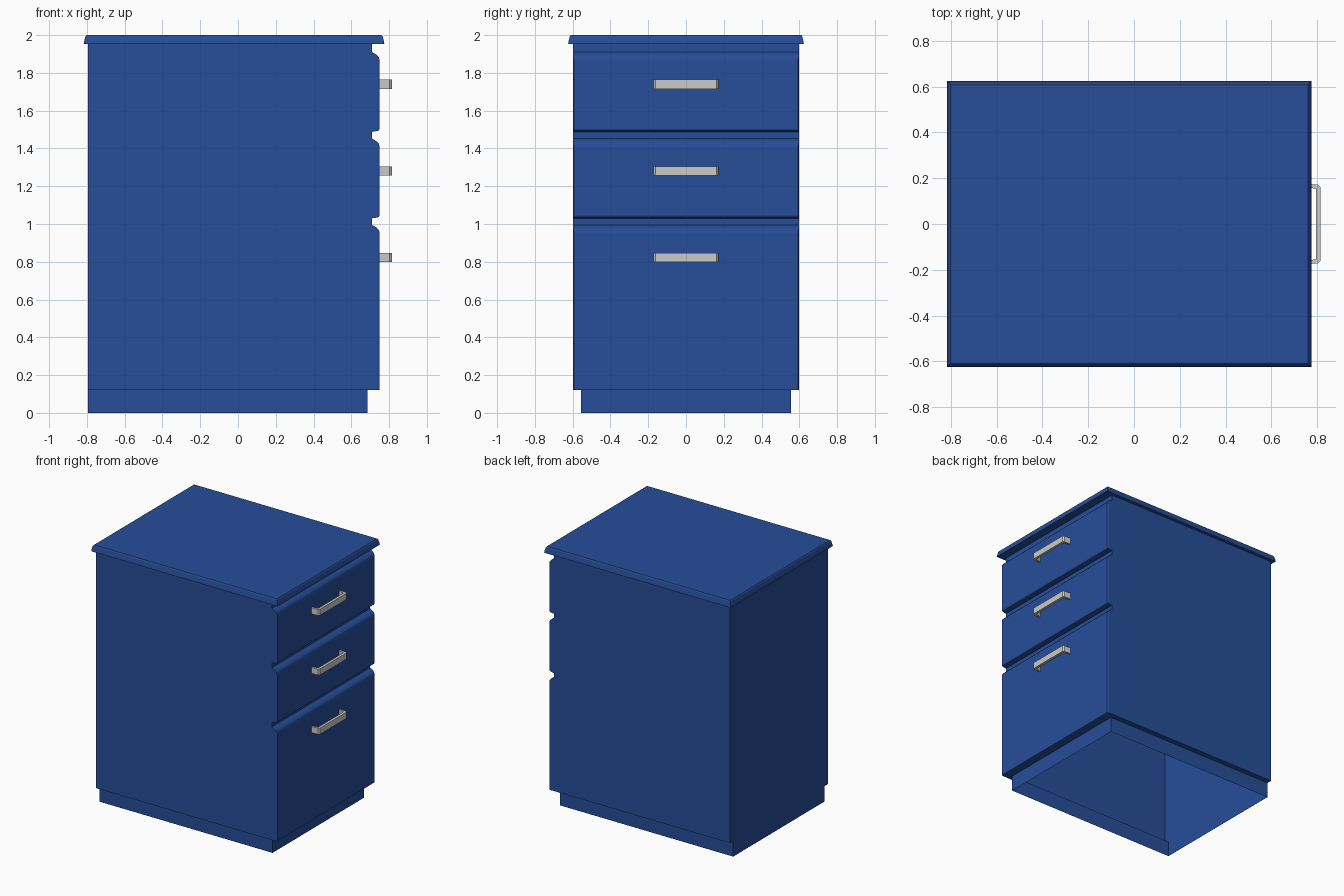
import bpy
import bmesh

default = bpy.data.objects.get("Cube")
if default:
    bpy.data.objects.remove(default, do_unlink=True)


def make_material(name, rgb):
    mat = bpy.data.materials.new(name)
    mat.use_nodes = True
    colour = (*rgb, 1.0)
    mat.diffuse_color = colour
    mat.node_tree.nodes["Principled BSDF"].inputs["Base Color"].default_value = colour
    return mat


blue = make_material("blue paint", (0.019, 0.075, 0.32))
steel = make_material("light grey metal", (0.6, 0.6, 0.58))


def loft(name, rings, mat, cap_start=True, cap_end=True):
    """Skin a stack of closed rings, each a list of points."""
    bm = bmesh.new()
    loops = [[bm.verts.new(p) for p in ring] for ring in rings]
    for a, b in zip(loops, loops[1:]):
        for i in range(len(a)):
            j = (i + 1) % len(a)
            bm.faces.new((a[i], a[j], b[j], b[i]))
    if cap_start:
        bm.faces.new(loops[0][::-1])
    if cap_end:
        bm.faces.new(loops[-1])
    bmesh.ops.recalc_face_normals(bm, faces=bm.faces)
    mesh = bpy.data.meshes.new(name)
    bm.to_mesh(mesh)
    bm.free()
    mesh.materials.append(mat)
    obj = bpy.data.objects.new(name, mesh)
    bpy.context.collection.objects.link(obj)
    return obj


def flat_ring(z, x0, x1, y):
    return [(x0, -y, z), (x1, -y, z), (x1, y, z), (x0, y, z)]


def front_ring(x, z0, z1, y):
    return [(x, -y, z0), (x, y, z0), (x, y, z1), (x, -y, z1)]


# Hollow cabinet shell standing on an open recessed plinth
loft("cabinet_body", [
    flat_ring(0, -0.793, 0.685, 0.557),
    flat_ring(0.12, -0.793, 0.685, 0.557),
    flat_ring(0.12, -0.795, 0.71, 0.598),
    flat_ring(1.953, -0.795, 0.71, 0.598),
], blue, cap_start=False)

# Overhanging worktop with sloped rim
loft("worktop", [
    flat_ring(1.952, -0.817, 0.775, 0.624),
    flat_ring(1.965, -0.815, 0.773, 0.622),
    flat_ring(1.993, -0.808, 0.766, 0.616),
    flat_ring(2.0, -0.802, 0.76, 0.61),
], blue)

# Drawer fronts with rounded upper lips, each with one bar handle
drawers = {"top": (1.488, 1.91, 1.74), "middle": (1.03, 1.452, 1.28),
           "bottom": (0.12, 0.995, 0.823)}
half_handle = [(0.748, 0.176), (0.802, 0.172), (0.814, 0.162)]
half_inner = [(0.794, 0.154), (0.748, 0.162)]
outline = (half_handle + [(x, -y) for x, y in half_handle[::-1]]
           + [(x, -y) for x, y in half_inner[::-1]] + half_inner)

for name, (z0, z1, grip) in drawers.items():
    low = 0 if name == "bottom" else 1
    loft(name + "_drawer_front", [
        front_ring(0.71, z0, z1, 0.598),
        front_ring(0.735, z0 + 0.004 * low, z1 - 0.015, 0.598),
        front_ring(0.746, z0 + 0.007 * low, z1 - 0.028, 0.596),
        front_ring(0.75, z0 + 0.014 * low + 0.002, z1 - 0.045, 0.592),
    ], blue)
    loft(name + "_handle", [
        [(x, y, grip + dz) for x, y in outline] for dz in (-0.024, 0.024)
    ], steel)
